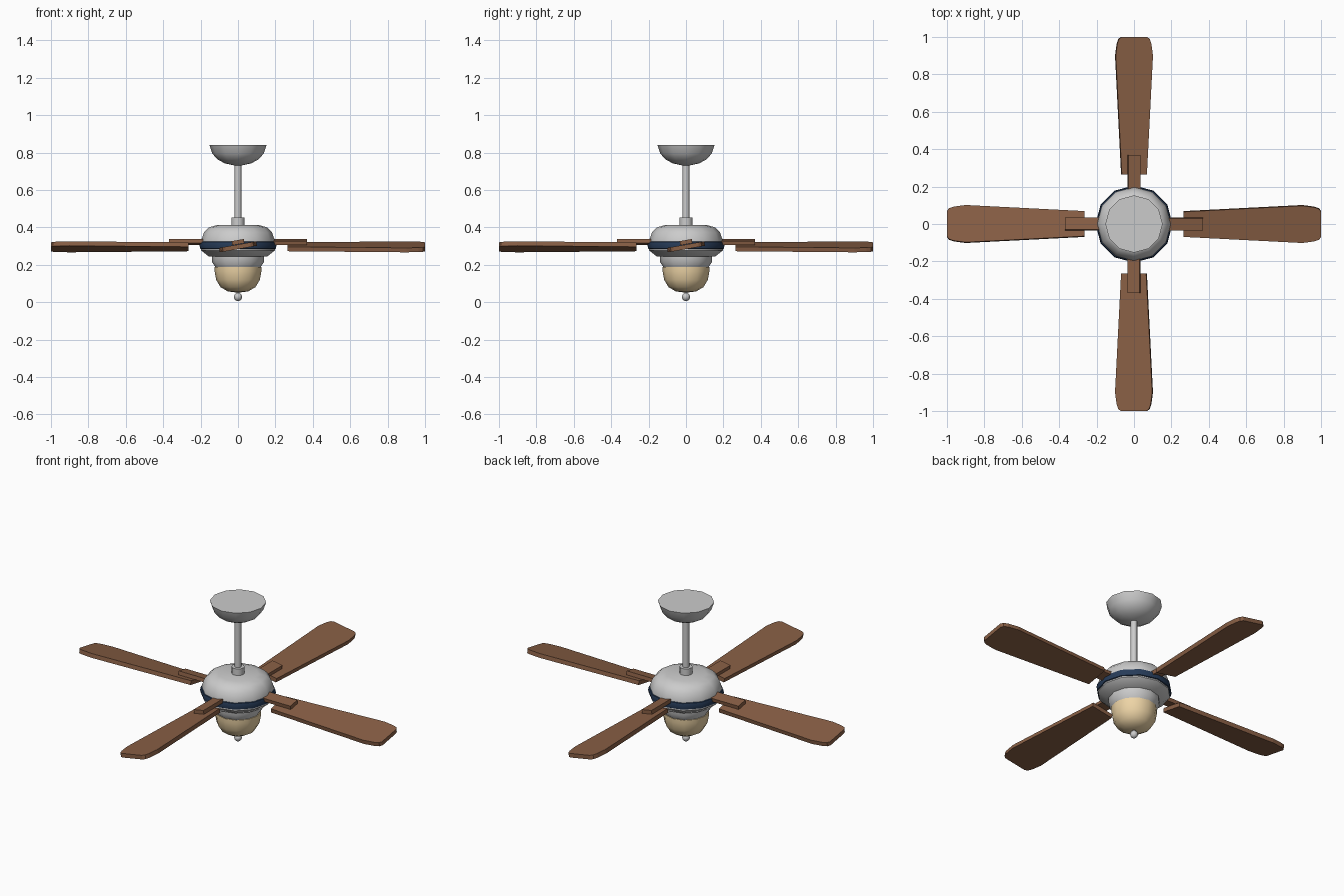
import bpy, bmesh
from math import pi, cos, sin, radians
from mathutils import Matrix

if "Cube" in bpy.data.objects:
    bpy.data.objects.remove(bpy.data.objects["Cube"])


def material(name, rgb):
    m = bpy.data.materials.new(name)
    m.diffuse_color = (*rgb, 1)
    m.use_nodes = True
    m.node_tree.nodes["Principled BSDF"].inputs["Base Color"].default_value = m.diffuse_color
    return m


WOOD = material("wood", (0.25, 0.115, 0.06))
NAVY = material("navy", (0.02, 0.045, 0.10))
CREAM = material("cream_glass", (0.85, 0.66, 0.38))


def finish(bm, name, mat=None, smooth=None):
    bmesh.ops.recalc_face_normals(bm, faces=bm.faces)
    me = bpy.data.meshes.new(name)
    bm.to_mesh(me)
    bm.free()
    ob = bpy.data.objects.new(name, me)
    bpy.context.collection.objects.link(ob)
    if mat:
        me.materials.append(mat)
    if smooth:
        bpy.ops.object.select_all(action='DESELECT')
        ob.select_set(True)
        bpy.context.view_layer.objects.active = ob
        bpy.ops.object.shade_smooth_by_angle(angle=radians(smooth))
    return ob


def lathe(name, profile, mat=None, n=12, smooth=42):
    """Revolve (radius, z) points about z and cap both ends."""
    bm = bmesh.new()
    rings = [[bm.verts.new((r * cos(2 * pi * i / n), r * sin(2 * pi * i / n), z))
              for i in range(n)] for r, z in profile]
    for a, b in zip(rings, rings[1:]):
        for i in range(n):
            j = (i + 1) % n
            bm.faces.new((a[i], a[j], b[j], b[i]))
    bm.faces.new(rings[0])
    bm.faces.new(rings[-1])
    return finish(bm, name, mat, smooth)


def slab(name, half_outline, z, thick, pitch, turn, mat):
    """Extrude a mirrored (x, half width) outline, pitch it, then turn it about z."""
    bm = bmesh.new()
    pts = half_outline + [(x, -y) for x, y in reversed(half_outline)]
    face = bm.faces.new([bm.verts.new((x, y, -thick / 2)) for x, y in pts])
    ext = bmesh.ops.extrude_face_region(bm, geom=[face])
    top = [g for g in ext["geom"] if isinstance(g, bmesh.types.BMVert)]
    bmesh.ops.translate(bm, verts=top, vec=(0, 0, thick))
    bm.transform(Matrix.Rotation(turn, 4, 'Z') @ Matrix.Translation((0, 0, z))
                 @ Matrix.Rotation(pitch, 4, 'X'))
    return finish(bm, name, mat)


# ceiling canopy, rod and collar
lathe("canopy", [(0.153, 0.84), (0.138, 0.795), (0.108, 0.762), (0.07, 0.742), (0.02, 0.731)])
lathe("down_rod", [(0.018, 0.74), (0.018, 0.40)])
lathe("rod_collar", [(0.035, 0.452), (0.035, 0.39)])

# motor housing and dark band
lathe("motor_housing", [(0.11, 0.413), (0.155, 0.40), (0.182, 0.373), (0.197, 0.33),
                        (0.197, 0.277), (0.155, 0.243)])
lathe("motor_band", [(0.19, 0.328), (0.202, 0.322), (0.206, 0.305), (0.202, 0.287),
                     (0.19, 0.281)], NAVY)

# light fitting, glass bowl and finial
lathe("light_fitting", [(0.14, 0.25), (0.14, 0.217), (0.118, 0.183)])
lathe("glass_bowl", [(0.126, 0.188), (0.125, 0.165), (0.117, 0.12), (0.093, 0.08),
                     (0.055, 0.058), (0.012, 0.052)], CREAM)
lathe("finial_stem", [(0.009, 0.06), (0.009, 0.035)], n=8)
lathe("finial_ball", [(0.021 * sin(pi * k / 8) + 0.0005, 0.028 + 0.022 * cos(pi * k / 8))
                      for k in range(9)])

# four pitched blades with their arms
BLADE = [(0.265, 0.068), (0.90, 0.101), (0.965, 0.092), (0.99, 0.083), (1.0, 0.068)]
ARM = [(0.16, 0.033), (0.37, 0.033)]
for k in range(4):
    slab(f"blade_{k + 1}", BLADE, 0.296, 0.024, radians(10), k * pi / 2, WOOD)
    slab(f"blade_arm_{k + 1}", ARM, 0.321, 0.022, radians(10), k * pi / 2, WOOD)
